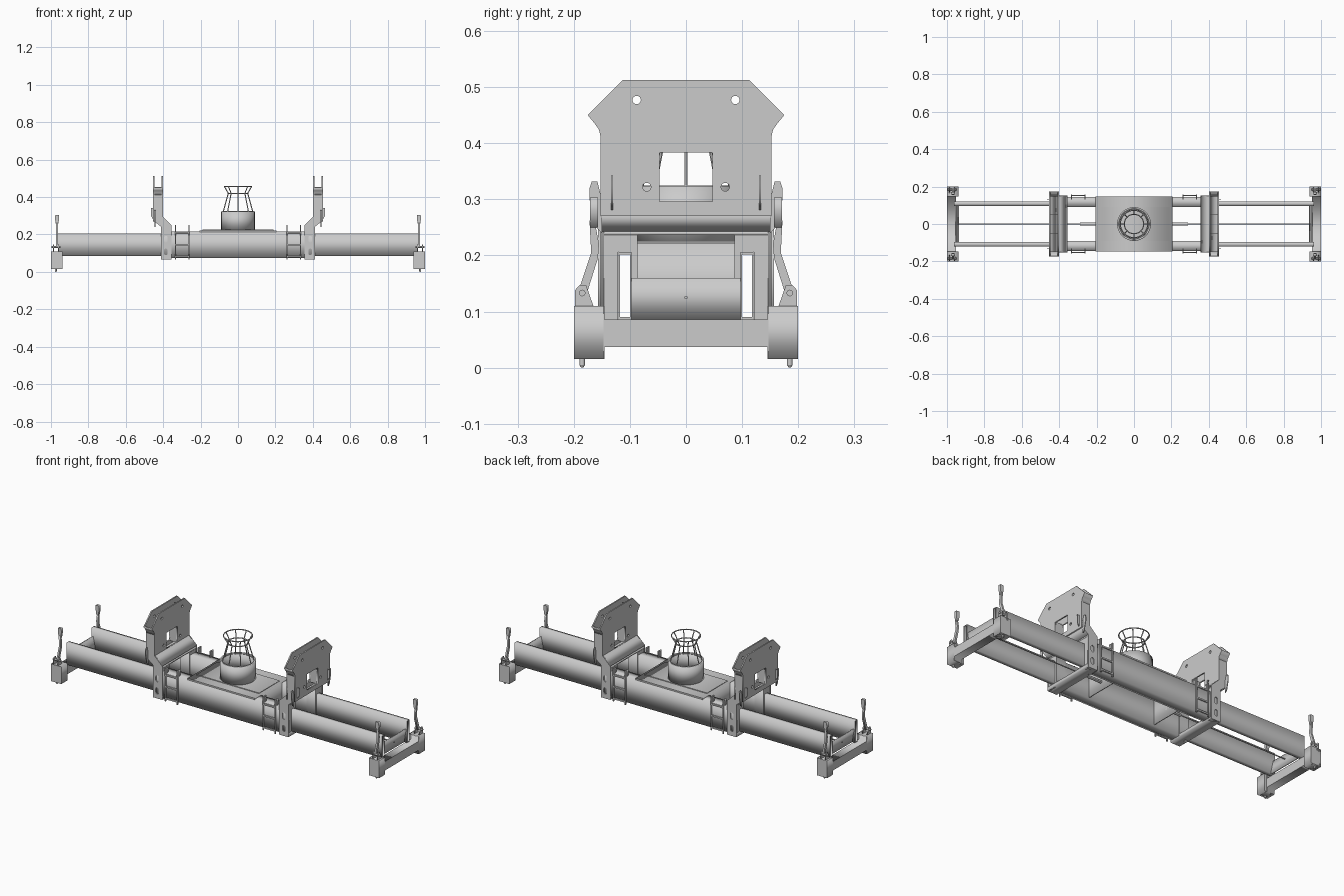
import bpy, math
from mathutils import Matrix, Vector

if "Cube" in bpy.data.objects:
    bpy.data.objects.remove(bpy.data.objects["Cube"])

COL = bpy.context.collection
YZ = Matrix(((0, 0, 1, 0), (1, 0, 0, 0), (0, 1, 0, 0), (0, 0, 0, 1)))
XZ = Matrix(((1, 0, 0, 0), (0, 0, -1, 0), (0, 1, 0, 0), (0, 0, 0, 1)))


def rect(a0, a1, b0, b1):
    return [(a0, b0), (a1, b0), (a1, b1), (a0, b1)]


def slot(a, b, r, h=0.0, n=8):
    """Rounded slot (or circle when h is 0)."""
    pts = []
    for k in range(2):
        for i in range(n + (1 if h else 0)):
            t = math.pi * (k + i / n)
            pts.append((a + r * math.cos(t), b + r * math.sin(t) + (h if k == 0 else -h)))
    return pts


def prism(name, loops, frame, d0, d1):
    """Extrude an outline (first loop) with holes (other loops) from d0 to d1."""
    cu = bpy.data.curves.new(name, 'CURVE')
    cu.dimensions = '2D'
    cu.fill_mode = 'BOTH'
    cu.extrude = abs(d1 - d0) / 2
    for pts in loops:
        sp = cu.splines.new('POLY')
        sp.points.add(len(pts) - 1)
        for p, (a, b) in zip(sp.points, pts):
            p.co = (a, b, 0, 1)
        sp.use_cyclic_u = True
    tmp = bpy.data.objects.new(name, cu)
    COL.objects.link(tmp)
    me = bpy.data.meshes.new_from_object(tmp.evaluated_get(bpy.context.evaluated_depsgraph_get()))
    bpy.data.objects.remove(tmp)
    mid = (d0 + d1) / 2
    off = Vector((mid, 0, 0)) if frame is YZ else Vector((0, mid, 0))
    me.transform(Matrix.Translation(off) @ frame)
    ob = bpy.data.objects.new(name, me)
    COL.objects.link(ob)
    return ob


def box(name, x0, x1, y0, y1, z0, z1):
    return prism(name, [rect(min(x0, x1), max(x0, x1), z0, z1)], XZ, y0, y1)


def rod(name, p, q, r, n=8, r2=None):
    p, q = Vector(p), Vector(q)
    bpy.ops.mesh.primitive_cone_add(vertices=n, radius1=r, radius2=r if r2 is None else r2,
                                    depth=(q - p).length, location=(p + q) / 2)
    ob = bpy.context.object
    ob.name = name
    ob.rotation_euler = (q - p).to_track_quat('Z', 'Y').to_euler()
    bpy.ops.object.shade_smooth_by_angle()
    return ob


def ring(name, r, z, t):
    bpy.ops.mesh.primitive_torus_add(major_radius=r, minor_radius=t, major_segments=32,
                                     minor_segments=6, location=(0, 0, z))
    bpy.context.object.name = name
    bpy.ops.object.shade_smooth_by_angle()


# central frame: hollow side beams, top deck
for s in (1, -1):
    bore = rect(s * .098, s * .121, .086, .206)
    prism('main_side_beam', [rect(s * .09, s * .145, .075, .217), bore], YZ, -.36, .36)
box('top_deck', -.205, .205, -.147, .147, .214, .222)
box('turntable_base', -.19, .19, -.09, .09, .222, .226)

# central drum and wire cage
bpy.ops.mesh.primitive_cylinder_add(vertices=48, radius=.09, depth=.1, location=(0, 0, .274), end_fill_type='NOTHING')
drum = bpy.context.object
drum.name = 'cable_drum'
bpy.ops.object.shade_smooth_by_angle()
m = drum.modifiers.new('wall', 'SOLIDIFY')
m.thickness = .008
for i in range(8):
    a = (i + .0) * math.pi / 4
    c, sn = math.cos(a), math.sin(a)
    rod('cage_lower_bar', (.08 * c, .08 * sn, .318), (.052 * c, .052 * sn, .42), .0028, 6)
    rod('cage_upper_bar', (.052 * c, .052 * sn, .42), (.073 * c, .073 * sn, .457), .0028, 6)
ring('cage_base_ring', .08, .322, .003)
ring('cage_neck_ring', .052, .42, .003)
ring('cage_top_ring', .073, .457, .003)

half = [(.152, .27), (.152, .41), (.155, .424), (.162, .434), (.175, .45), (.112, .513)]
outline = half + [(-y, z) for y, z in reversed(half)]

for e in (1, -1):
    def X(pts):
        return [(e * a, b) for a, b in pts]

    # inner cross wall and telescoping cylinder
    box('cross_wall', e * .2, e * .206, -.09, .09, .08, .22)
    rod('telescope_cylinder', (e * .2, 0, .125), (e * .29, 0, .125), .008, 12)
    rod('telescope_rod', (e * .29, 0, .125), (e * .955, 0, .125), .003, 8)

    # tower: two tall plates with window and holes
    holes = [rect(-.047, .047, .296, .383)]
    for s in (1, -1):
        holes += [slot(s * .088, .477, .0075), slot(s * .07, .322, .0075)]
    for x in (.402, .447):
        prism('tower_plate', [outline] + holes, YZ, e * x, e * (x + .007))
    # bent lower skins and base cross members
    prism('tower_outer_skin', [X([(.407, .243), (.413, .243), (.454, .275), (.447, .275)])], XZ, -.15, .15)
    prism('tower_inner_skin', [X([(.355, .25), (.361, .248), (.409, .29), (.402, .295)])], XZ, -.15, .15)
    box('tower_sill', e * .356, e * .412, -.15, .15, .236, .243)
    box('tower_bottom_bar', e * .355, e * .413, -.15, .15, .065, .085)
    # window liner
    for s in (1, -1):
        box('window_liner', e * .405, e * .45, s * .047, s * .051, .292, .387)

    for s in (1, -1):
        # tower leg around the sliding arm
        prism('tower_leg', [rect(s * .086, s * .147, .065, .24), rect(s * .098, s * .121, .086, .206)],
              YZ, e * .357, e * .411)
        cheek = [(.355, .065), (.413, .065), (.413, .243), (.454, .275), (.454, .412),
                 (.402, .412), (.402, .295), (.355, .25)]
        prism('tower_cheek', [X(cheek), slot(e * .386, .175, .009, .009), slot(e * .386, .107, .009, .009)],
              XZ, s * .146, s * .152)
        # flared side wall
        wall = [(.152, .41), (.155, .424), (.162, .434), (.175, .45), (.17, .453), (.157, .437), (.148, .424), (.146, .41)]
        prism('tower_flare', [[(s * a, b) for a, b in wall]], YZ, e * .405, e * .45)
        # rib and side lug
        prism('tower_rib', [X([(.45, .275), (.466, .3), (.466, .342), (.45, .342)])], XZ, s * .130, s * .134)
        lug = [(.15, .24), (.16, .25), (.172, .3), (.172, .32), (.168, .332), (.158, .332), (.15, .3)]
        prism('tower_lug', [[(s * a, b) for a, b in lug]], YZ, e * .442, e * .447)

        # ladder on the side of the frame
        for x in (.262, .335):
            box('ladder_rail', e * (x - .003), e * (x + .003), s * .15, s * .157, .065, .25)
            box('ladder_hook', e * (x - .003), e * (x + .003), s * .13, s * .157, .244, .25)
            box('ladder_foot', e * (x - .003), e * (x + .003), s * .13, s * .145, .215, .25)
        for z in (.08, .145, .21):
            box('ladder_rung', e * .262, e * .335, s * .15, s * .156, z - .004, z + .004)

        # sliding arm: open rectangular tube
        prism('sliding_arm', [rect(s * .097, s * .1205, .086, .206), rect(s * .1, s * .1175, .09, .202)],
              YZ, e * .2, e * .962)

        # corner block, twist lock
        box('corner_block', e * .937, e, s * .147, s * .2, .015, .11)
        rod('twist_lock', (e * .974, s * .185, .016), (e * .974, s * .185, .005), .005, 12)
        rod('twist_lock_tip', (e * .974, s * .185, .005), (e * .974, s * .185, 0), .005, 12, .002)
        # guide arm with pivot bracket
        for x in (.957, .985):
            prism('pivot_bracket', [[(s * a, b) for a, b in
                  [(.165, .11), (.198, .11), (.198, .138), (.19, .147), (.178, .147)]]], YZ, e * x, e * (x + .005))
        rod('pivot_pin', (e * .95, s * .185, .133), (e * .996, s * .185, .133), .006, 12)
        arm = [(.178, .128), (.19, .128), (.19, .142), (.169, .205), (.172, .262), (.163, .262), (.155, .22), (.157, .195)]
        prism('guide_arm', [[(s * a, b) for a, b in arm]], YZ, e * .963, e * .973)
        prism('guide_arm_head', [X([(.963, .25), (.973, .25), (.978, .28), (.977, .303), (.958, .303), (.957, .28)])],
              XZ, s * .157, s * .171)

    # end beam with dropped ends and centre plate
    prof = [(.2, .11), (.2, .015), (.145, .015), (.145, .037)]
    top = [(.145, .086), (.145, .11)]
    loop = ([(-y, z) for y, z in top] + [(-y, z) for y, z in prof] +
            list(reversed(prof)) + list(reversed(top)))
    prism('end_beam', [loop], YZ, e * .952, e * .999)
    prism('end_plate', [X([(.935, .086), (.945, .086), (.957, .16), (.95, .16)])], XZ, -.098, .098)
